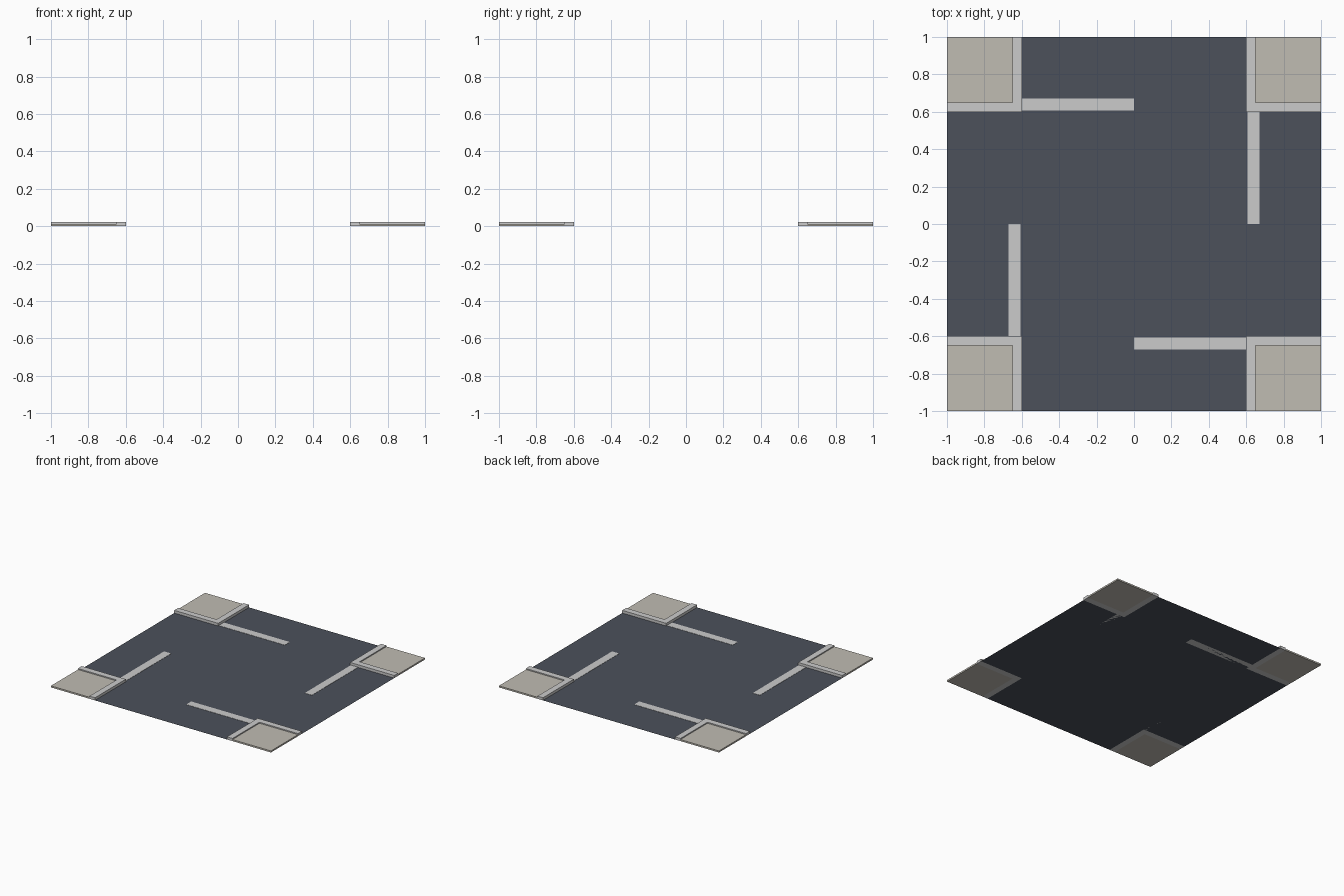
import bpy
import bmesh
from math import radians
from mathutils import Matrix, Vector

cube = bpy.data.objects.get("Cube")
if cube:
    bpy.data.objects.remove(cube, do_unlink=True)


def make_material(name, color):
    mat = bpy.data.materials.new(name)
    mat.use_nodes = True
    mat.diffuse_color = color
    mat.node_tree.nodes["Principled BSDF"].inputs["Base Color"].default_value = color
    return mat


asphalt = make_material("dark asphalt", (0.072, 0.082, 0.105, 1))
concrete = make_material("pale concrete", (0.6, 0.6, 0.6, 1))
paving = make_material("warm paving", (0.53, 0.505, 0.45, 1))


def make_slab(name, outline, z, height, mat, turn=0):
    """Flat outline, optionally extruded up, turned about the tile centre."""
    bm = bmesh.new()
    face = bm.faces.new([bm.verts.new((x, y, z)) for x, y in outline])
    if height:
        result = bmesh.ops.extrude_face_region(bm, geom=[face], use_keep_orig=True)
        top = [v for v in result["geom"] if isinstance(v, bmesh.types.BMVert)]
        bmesh.ops.translate(bm, verts=top, vec=Vector((0, 0, height)))
        bmesh.ops.recalc_face_normals(bm, faces=bm.faces)
    bm.transform(Matrix.Rotation(radians(turn), 4, "Z"))
    mesh = bpy.data.meshes.new(name)
    bm.to_mesh(mesh)
    bm.free()
    mesh.materials.append(mat)
    obj = bpy.data.objects.new(name, mesh)
    bpy.context.collection.objects.link(obj)
    return obj


def rect(x0, y0, x1, y1):
    return [(x0, y0), (x1, y0), (x1, y1), (x0, y1)]


E, R, K = 1.0, 0.6, 0.65   # tile edge, road half width, inner kerb line

# Cross-shaped road surface
make_slab("road", [(-R, -E), (R, -E), (R, -R), (E, -R), (E, R), (R, R),
                   (R, E), (-R, E), (-R, R), (-E, R), (-E, -R), (-R, -R)],
          0, 0, asphalt)

# Four pavement corners with raised L-shaped kerbs, and four stop lines
kerb_outline = [(R, R), (E, R), (E, K), (K, K), (K, E), (R, E)]
corners = ("back_left", "back_right", "front_right", "front_left")
arms = ("front", "left", "back", "right")
for i in range(4):
    turn = 90 * i
    make_slab(corners[i] + "_pavement", rect(K, K, E, E), 0, 0.013, paving, turn)
    make_slab(corners[i] + "_kerb", kerb_outline, 0, 0.022, concrete, turn)
    make_slab(arms[i] + "_stop_line", rect(0, -0.672, R, -0.607), 0, 0.002,
              concrete, turn)
